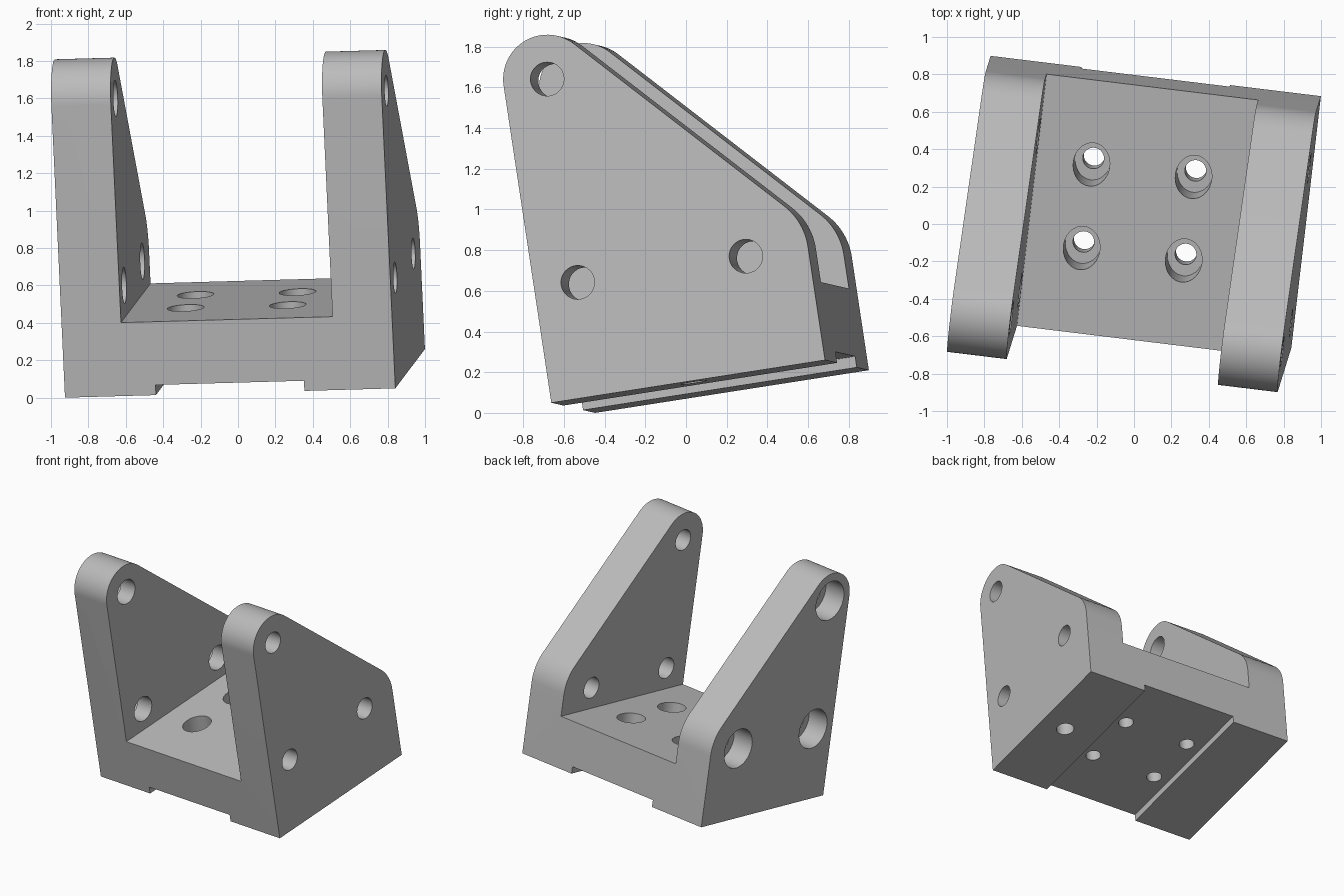
import bpy, bmesh
from math import cos, sin, radians
from mathutils import Matrix, Vector

if "Cube" in bpy.data.objects:
    bpy.data.objects.remove(bpy.data.objects["Cube"])

WIDTH, DEPTH, HEIGHT = 1.78, 1.371, 1.9
CHEEK, FLOOR = 0.32, 0.397
TOP_HOLE, FRONT_HOLE, BACK_HOLE = (0.218, 1.577), (0.218, 0.565), (1.06, 0.565)

grey = bpy.data.materials.new("machined_grey")
grey.use_nodes = True
grey.diffuse_color = (0.5, 0.5, 0.5, 1)
grey.node_tree.nodes["Principled BSDF"].inputs["Base Color"].default_value = (0.5, 0.5, 0.5, 1)


def add_object(name, bm):
    bmesh.ops.recalc_face_normals(bm, faces=bm.faces)
    mesh = bpy.data.meshes.new(name)
    bm.to_mesh(mesh)
    bm.free()
    mesh.materials.append(grey)
    obj = bpy.data.objects.new(name, mesh)
    bpy.context.collection.objects.link(obj)
    return obj


def prism(name, points, offset):
    """Extrude a closed outline along an offset."""
    bm = bmesh.new()
    face = bm.faces.new([bm.verts.new(p) for p in points])
    extruded = bmesh.ops.extrude_face_region(bm, geom=[face])["geom"]
    bmesh.ops.translate(bm, vec=offset,
                        verts=[g for g in extruded if isinstance(g, bmesh.types.BMVert)])
    return add_object(name, bm)


def arc(centre, radius, start, end, steps):
    angles = [radians(start + (end - start) * i / steps) for i in range(steps + 1)]
    return [(centre[0] + radius * cos(a), centre[1] + radius * sin(a)) for a in angles]


def cross_hole(u0, u1, centre, radius):
    """Cutter along the width."""
    ring = arc(centre, radius, 0, 350, 35)
    return prism("cheek_hole_cutter", [(u0, v, w) for v, w in ring], (u1 - u0, 0, 0))


def upright_hole(w0, w1, centre, radius, stretch=1):
    """Cutter along the height, optionally stretched in depth."""
    ring = arc((0, 0), radius, 0, 350, 35)
    return prism("floor_hole_cutter",
                 [(centre[0] + u, centre[1] + v * stretch, w0) for u, v in ring],
                 (0, 0, w1 - w0))


def combine(target, tool, operation):
    mod = target.modifiers.new(operation, "BOOLEAN")
    mod.operation, mod.object, mod.solver = operation, tool, "EXACT"
    bpy.context.view_layer.update()
    result = target.evaluated_get(bpy.context.evaluated_depsgraph_get())
    mesh = bpy.data.meshes.new_from_object(result)
    target.modifiers.clear()
    target.data = mesh
    bpy.data.objects.remove(tool)


# Bracket body: U-shaped front outline with a shallow channel underneath
half = [(0.49, 0.055), (0.49, 0), (0, 0), (0, HEIGHT), (CHEEK, HEIGHT), (CHEEK, FLOOR)]
outline = half + [(WIDTH - u, w) for u, w in reversed(half)]
bracket = prism("bracket", [(u, 0, w) for u, w in outline], (0, DEPTH, 0))

# Cheek silhouette: rounded around the top and back holes
side = ([(0, 0), (DEPTH, 0)] + arc(BACK_HOLE, DEPTH - BACK_HOLE[0], 0, 43.8, 12)
        + arc(TOP_HOLE, 0.218, 43.8, 180, 30))
combine(bracket, prism("side_outline", [(-0.1, v, w) for v, w in side],
                       (WIDTH + 0.2, 0, 0)), "INTERSECT")

# Cheek holes, counterbored on the left-hand outer face
for centre in (TOP_HOLE, FRONT_HOLE, BACK_HOLE):
    combine(bracket, cross_hole(WIDTH - CHEEK - 0.1, WIDTH + 0.1, centre, 0.083), "DIFFERENCE")
    combine(bracket, cross_hole(-0.1, CHEEK + 0.1, centre, 0.097), "DIFFERENCE")
    combine(bracket, cross_hole(-0.1, 0.18, centre, 0.155), "DIFFERENCE")

# Counterbored floor holes
for u in (0.615, 1.165):
    for v in (0.46, 0.915):
        combine(bracket, upright_hole(-0.1, FLOOR + 0.1, (u, v), 0.057), "DIFFERENCE")
        combine(bracket, upright_hole(0.17, FLOOR + 0.1, (u, v), 0.098, 1.2), "DIFFERENCE")

# Blind hole under the right cheek
combine(bracket, upright_hole(-0.1, 0.3, (1.57, DEPTH / 2), 0.067), "DIFFERENCE")

# Tilt the whole bracket, then centre it and stand it on the ground
across = Vector((0.992, -0.121, 0.028)).normalized()
up = across.cross(Vector((0.117, 0.981, 0.153))).normalized()
tilt = Matrix((across, up.cross(across), up)).transposed().to_4x4()
bracket.data.transform(tilt)
low = [min(v.co[i] for v in bracket.data.vertices) for i in range(3)]
high = [max(v.co[i] for v in bracket.data.vertices) for i in range(3)]
bracket.data.transform(Matrix.Translation(
    (-(low[0] + high[0]) / 2, -(low[1] + high[1]) / 2, -low[2])))

bpy.ops.object.select_all(action="DESELECT")
bracket.select_set(True)
bpy.context.view_layer.objects.active = bracket
bpy.ops.object.shade_smooth_by_angle(angle=radians(30))
